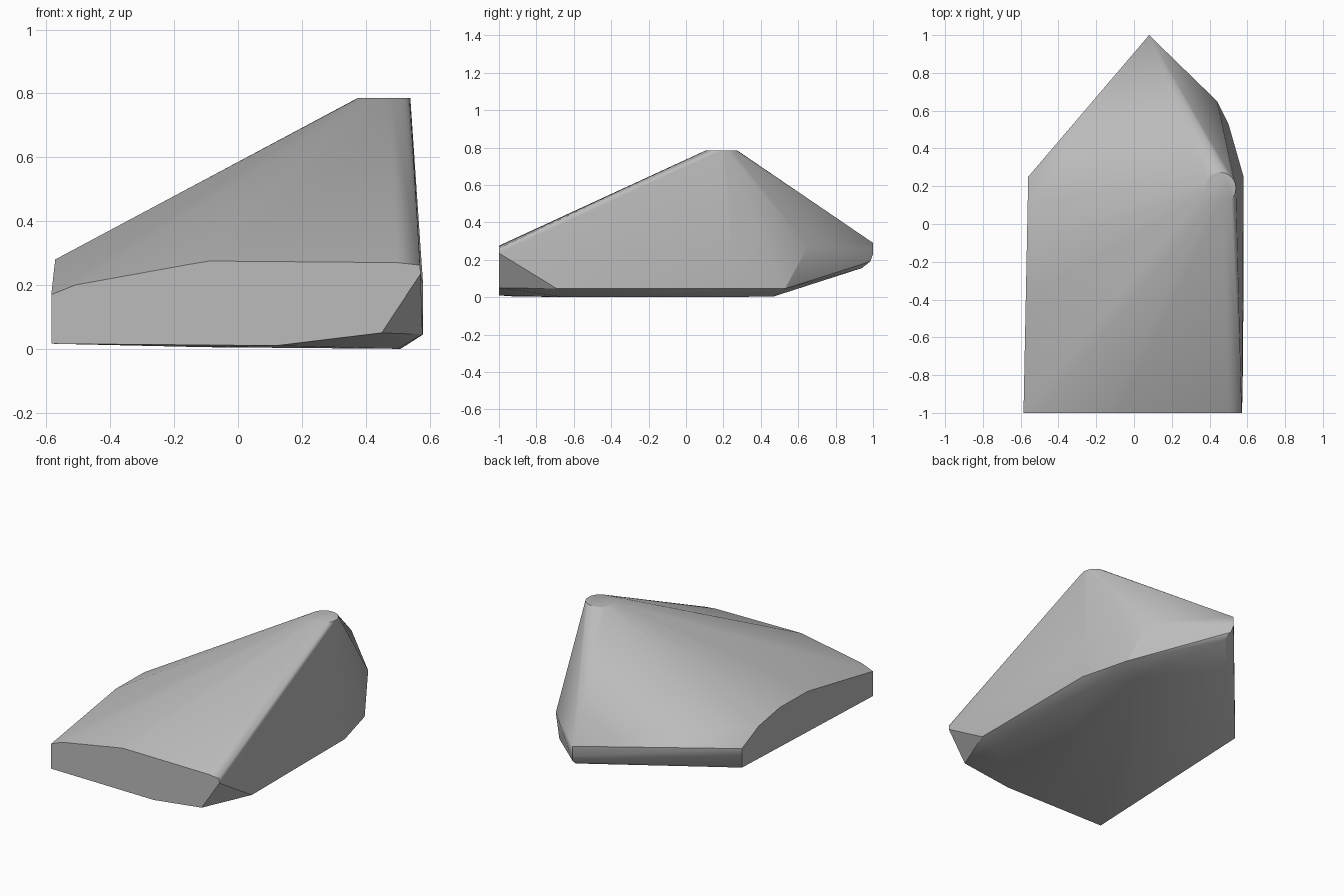
import bpy, bmesh, math

default = bpy.data.objects.get("Cube")
if default:
    bpy.data.objects.remove(default)

# Single stone colour
stone = bpy.data.materials.new("stone grey")
stone.use_nodes = True
grey = (0.5, 0.5, 0.5, 1)
stone.diffuse_color = grey
stone.node_tree.nodes["Principled BSDF"].inputs["Base Color"].default_value = grey

# Flat front face outline (x, z)
front = [(-.585, .03), (-.585, .17), (-.51, .2), (-.15, .265), (-.09, .275),
         (.5, .27), (.57, .262), (.572, .235), (.45, .05), (.38, .043), (.12, .01)]
# Flat left wall outline (y, z), leaning slightly inward toward the back
wall = [(-1, .016), (-.38, .28), (-.11, .28), (.09, .24), (.25, .16), (.25, .042)]
# Right flank, back tip and underside corners
flank = [(.578, -.69, .045), (.58, .22, .045), (.58, .25, .2), (.576, -.2, .22),
         (.5, .53, .045), (.46, .59, .15), (.44, .65, .27)]
tip = [(.08, 1, .29), (.08, 1, .23), (.09, .985, .19), (.1, .94, .155)]
underside = [(.5, -.65, 0), (.51, .2, 0), (.38, .47, .004), (-.1, -.95, .005)]

points = [(x, -1, z) for x, z in front]
points += [(-.585 + .02 * (y + 1), y, z) for y, z in wall]
points += flank + tip + underside

# Small round cap at the summit
for i in range(24):
    a = math.tau * i / 24
    points.append((.457 + .083 * math.cos(a), .19 + .083 * math.sin(a), .785))

# Wrap all the corners in one convex skin
bm = bmesh.new()
for p in points:
    bm.verts.new(p)
hull = bmesh.ops.convex_hull(bm, input=bm.verts[:])
loose = {g for g in hull["geom_interior"] + hull["geom_unused"]
         if isinstance(g, bmesh.types.BMVert)}
bmesh.ops.delete(bm, geom=list(loose), context='VERTS')
bmesh.ops.dissolve_limit(bm, angle_limit=math.radians(.5), verts=bm.verts[:], edges=bm.edges[:])
bmesh.ops.recalc_face_normals(bm, faces=bm.faces[:])
mesh = bpy.data.meshes.new("rock")
bm.to_mesh(mesh)
bm.free()
mesh.materials.append(stone)
rock = bpy.data.objects.new("rock", mesh)
bpy.context.collection.objects.link(rock)

# Soft shading with crisp main edges
bpy.ops.object.select_all(action='DESELECT')
rock.select_set(True)
bpy.context.view_layer.objects.active = rock
bpy.ops.object.shade_smooth_by_angle(angle=math.radians(30))
